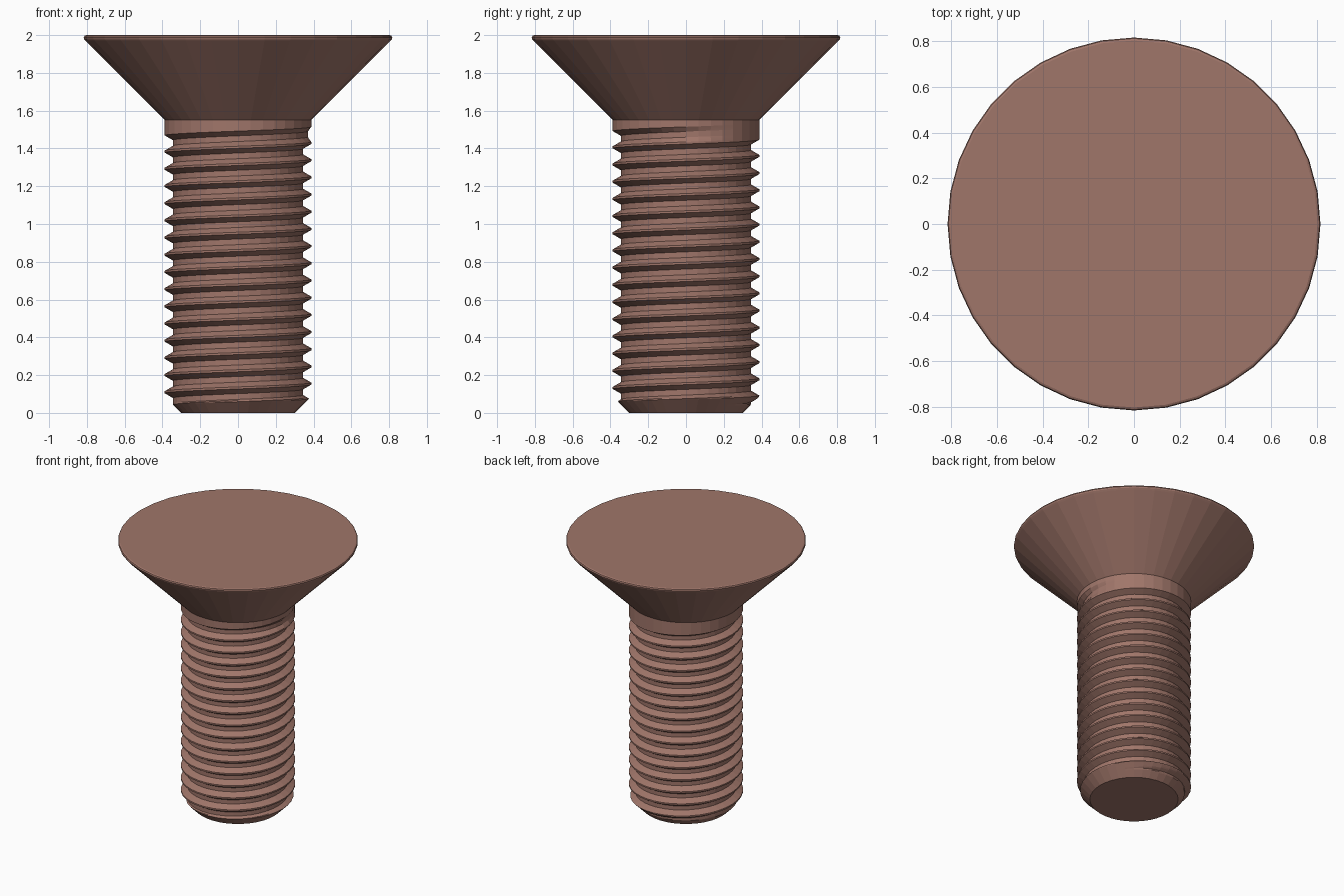
import bpy, bmesh, math

if "Cube" in bpy.data.objects:
    bpy.data.objects.remove(bpy.data.objects["Cube"])

SIDES = 36
PITCH = 0.091
CREST, ROOT = 0.388, 0.345        # thread radii
NECK_Z = 1.55                     # top of shank, start of head
TIP_R = 0.30                      # radius of the flat tip (45 degree chamfer)
CREST_Z = 0.155                   # crest height at angle 0
SUB = 4                           # samples per profile segment

# One thread groove, crest to crest: (fraction of pitch, groove depth 0..1)
corners = [(0.06, 0), (0.335, 1), (0.665, 1), (0.94, 0), (1.06, 0)]
groove = []
for (a, da), (b, db) in zip(corners, corners[1:]):
    for s in range(SUB):
        t = s / SUB
        groove.append((a + (b - a) * t, da + (db - da) * t))

bm = bmesh.new()


def thread_column(turn):
    """Vertices up the shank at one angle (turn = 0..1)."""
    ang = turn * 2 * math.pi
    col = []
    for k in range(-4, 18):
        base = CREST_Z + PITCH * (k + turn)
        # the last groove runs out below the head
        fade = max(0, min(1, (1.483 - (base + PITCH / 2)) / 0.02))
        for f, d in groove:
            z = max(0, min(NECK_Z, base + f * PITCH))
            r = CREST - (CREST - ROOT) * d * fade
            if z >= NECK_Z:
                r = CREST
            r = min(r, TIP_R + z)
            col.append(bm.verts.new((r * math.cos(ang), r * math.sin(ang), z)))
    return col


# Threaded shank
cols = [thread_column(j / SIDES) for j in range(SIDES + 1)]
for a, b in zip(cols, cols[1:]):
    for i in range(len(a) - 1):
        bm.faces.new((a[i], b[i], b[i + 1], a[i + 1]))

# Countersunk head with a small rounded rim
head = [(CREST, NECK_Z), (0.805, 1.968), (0.814, 1.978), (0.817, 1.987),
        (0.813, 1.996), (0.804, 2.0)]
rings = []
for r, z in head:
    rings.append([bm.verts.new((r * math.cos(2 * math.pi * j / SIDES),
                                r * math.sin(2 * math.pi * j / SIDES), z))
                  for j in range(SIDES)])
for lo, hi in zip(rings, rings[1:]):
    for j in range(SIDES):
        n = (j + 1) % SIDES
        bm.faces.new((lo[j], lo[n], hi[n], hi[j]))
bm.faces.new(rings[-1])

# Weld seam and clamped rows, then close the tip
bmesh.ops.remove_doubles(bm, verts=bm.verts[:], dist=0.00005)
tip = [e for e in bm.edges if e.is_boundary and all(v.co.z < 1e-4 for v in e.verts)]
bmesh.ops.holes_fill(bm, edges=tip, sides=0)
bmesh.ops.recalc_face_normals(bm, faces=bm.faces[:])

mesh = bpy.data.meshes.new("countersunk_screw")
bm.to_mesh(mesh)
bm.free()

mat = bpy.data.materials.new("reddish brown")
mat.diffuse_color = (0.352, 0.181, 0.144, 1)
mat.use_nodes = True
mat.node_tree.nodes["Principled BSDF"].inputs["Base Color"].default_value = mat.diffuse_color
mesh.materials.append(mat)
obj = bpy.data.objects.new("countersunk_screw", mesh)
bpy.context.collection.objects.link(obj)
